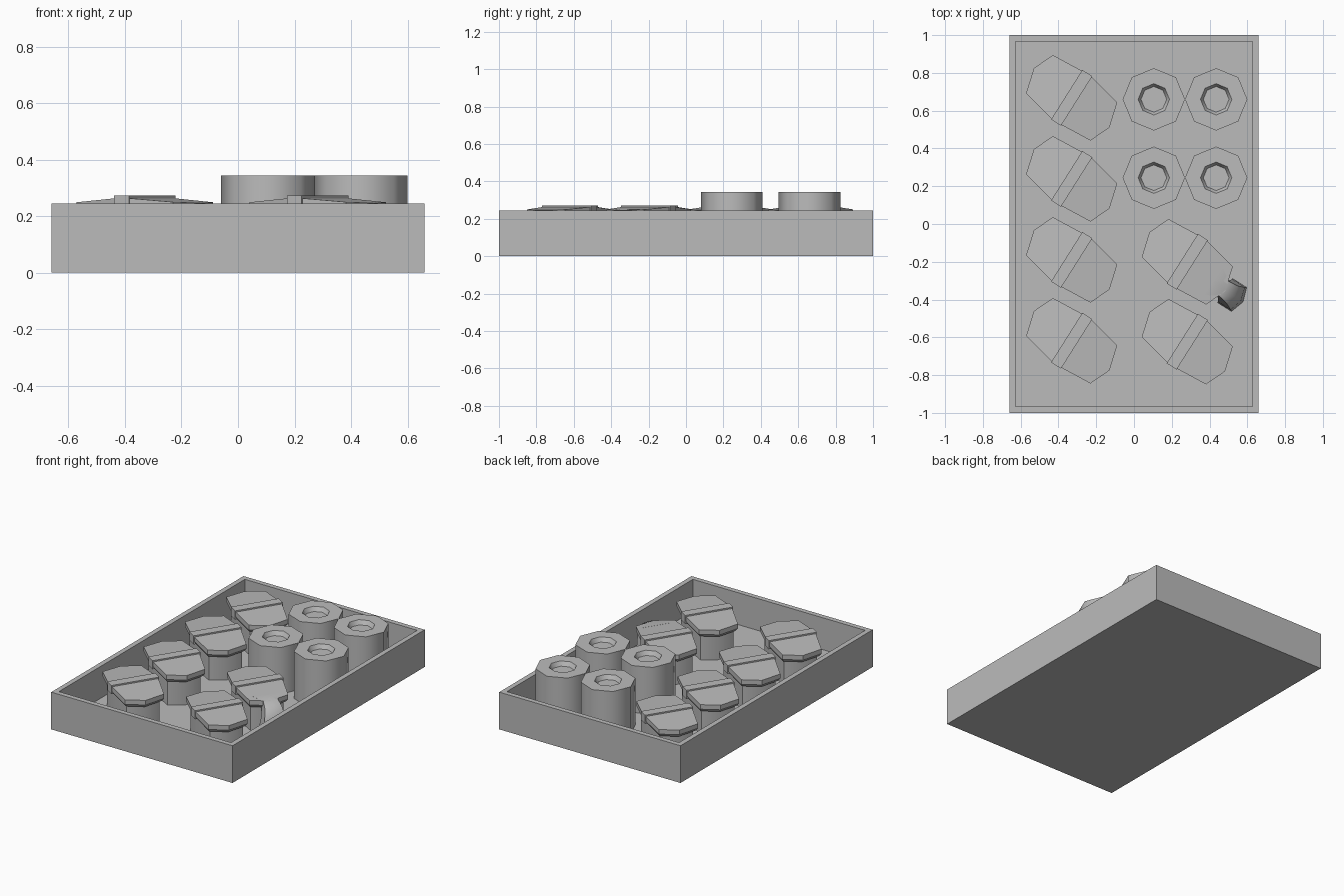
import bpy, bmesh
from math import cos, sin, pi, radians

cube = bpy.data.objects.get("Cube")
if cube:
    bpy.data.objects.remove(cube, do_unlink=True)

GREY = (0.5, 0.5, 0.5, 1)
grey = bpy.data.materials.new("plain grey")
grey.use_nodes = True
grey.diffuse_color = GREY
grey.node_tree.nodes["Principled BSDF"].inputs["Base Color"].default_value = GREY

RIM, FLOOR = 0.245, 0.035


def loft(name, rings, location=(0, 0, 0), turn=0, smooth=50):
    """Skin a stack of equal-length rings and cap both ends."""
    bm = bmesh.new()
    loops = [[bm.verts.new(p) for p in ring] for ring in rings]
    for low, high in zip(loops, loops[1:]):
        for i in range(len(low)):
            j = (i + 1) % len(low)
            bm.faces.new((low[i], low[j], high[j], high[i]))
    bm.faces.new(loops[0][::-1])
    bm.faces.new(loops[-1])
    bmesh.ops.recalc_face_normals(bm, faces=bm.faces)
    mesh = bpy.data.meshes.new(name)
    bm.to_mesh(mesh)
    bm.free()
    mesh.materials.append(grey)
    mesh.shade_smooth()
    mesh.set_sharp_from_angle(angle=radians(smooth))
    obj = bpy.data.objects.new(name, mesh)
    obj.location = location
    obj.rotation_euler.z = turn
    bpy.context.collection.objects.link(obj)
    return obj


def rectangle(x, y, z):
    return [(-x, -y, z), (x, -y, z), (x, y, z), (-x, y, z)]


def octagon(r, z):
    return [(r * cos(i * pi / 4), r * sin(i * pi / 4), z) for i in range(8)]


# Open tray
loft("tray", [rectangle(0.66, 1, 0), rectangle(0.66, 1, RIM),
              rectangle(0.627, 0.967, RIM), rectangle(0.627, 0.967, FLOOR)], smooth=30)

# Tall octagonal jars with a shallow recess in the top
for x in (0.105, 0.435):
    for y in (0.245, 0.66):
        loft("jar", [octagon(0.165, FLOOR), octagon(0.165, 0.343),
                     octagon(0.083, 0.343), octagon(0.068, 0.315)], (x, y, 0))

# Half outline of the pot lid, the other half is its half-turn copy
HALF = [(-0.03, 0.15), (-0.205, 0.138), (-0.253, 0.026), (-0.217, -0.108), (-0.03, -0.15)]
TURN = radians(-32.3)


def lid_half(name, sign, location):
    def ring(drop, size=1):
        return [(sign * u * size, sign * v * size,
                 0.263 - 0.075 * (abs(u) - 0.03) - drop) for u, v in HALF]
    loft(name, [ring(0.05, 0.93), ring(0.03), ring(0)], location, TURN, 25)


def pot(x, y):
    at = (x, y, 0)
    side = HALF[1:4] + [(0, -0.15)]
    outline = side + [(-u, -v) for u, v in side]
    loft("pot_body", [[(u * 0.85, v * 0.85, z) for u, v in outline]
                      for z in (FLOOR, 0.222)], at, TURN, 60)
    lid_half("lid_left", 1, at)
    lid_half("lid_right", -1, at)
    loft("lid_strip", [rectangle(0.031, 0.155, 0.215), rectangle(0.031, 0.155, 0.272)],
         at, TURN, 30)


for y in (0.668, 0.239, -0.19, -0.618):
    pot(-0.33, y)
for y in (-0.2, -0.623):
    pot(0.282, y)


# Spill running from one lid down to the tray floor
def spill_ring(u_top, z_top, u_low, z_low, v0, v1, bulge):
    mid = (v0 + v1) / 2
    return [(u_top, v0, z_top), (u_top + bulge, mid, z_top), (u_top, v1, z_top),
            (u_low, v1, z_low), (u_low, v0, z_low)]


loft("spill", [spill_ring(0.17, 0.253, 0.17, 0.21, -0.1, 0.08, 0),
               spill_ring(0.24, 0.247, 0.21, 0.19, -0.063, 0.03, 0.01),
               spill_ring(0.295, 0.22, 0.24, 0.15, -0.075, 0.035, 0.015),
               spill_ring(0.33, 0.15, 0.25, 0.1, -0.092, 0.048, 0.02),
               spill_ring(0.338, FLOOR, 0.25, FLOOR, -0.097, 0.053, 0.025)],
     (0.282, -0.2, 0), TURN, 70)
